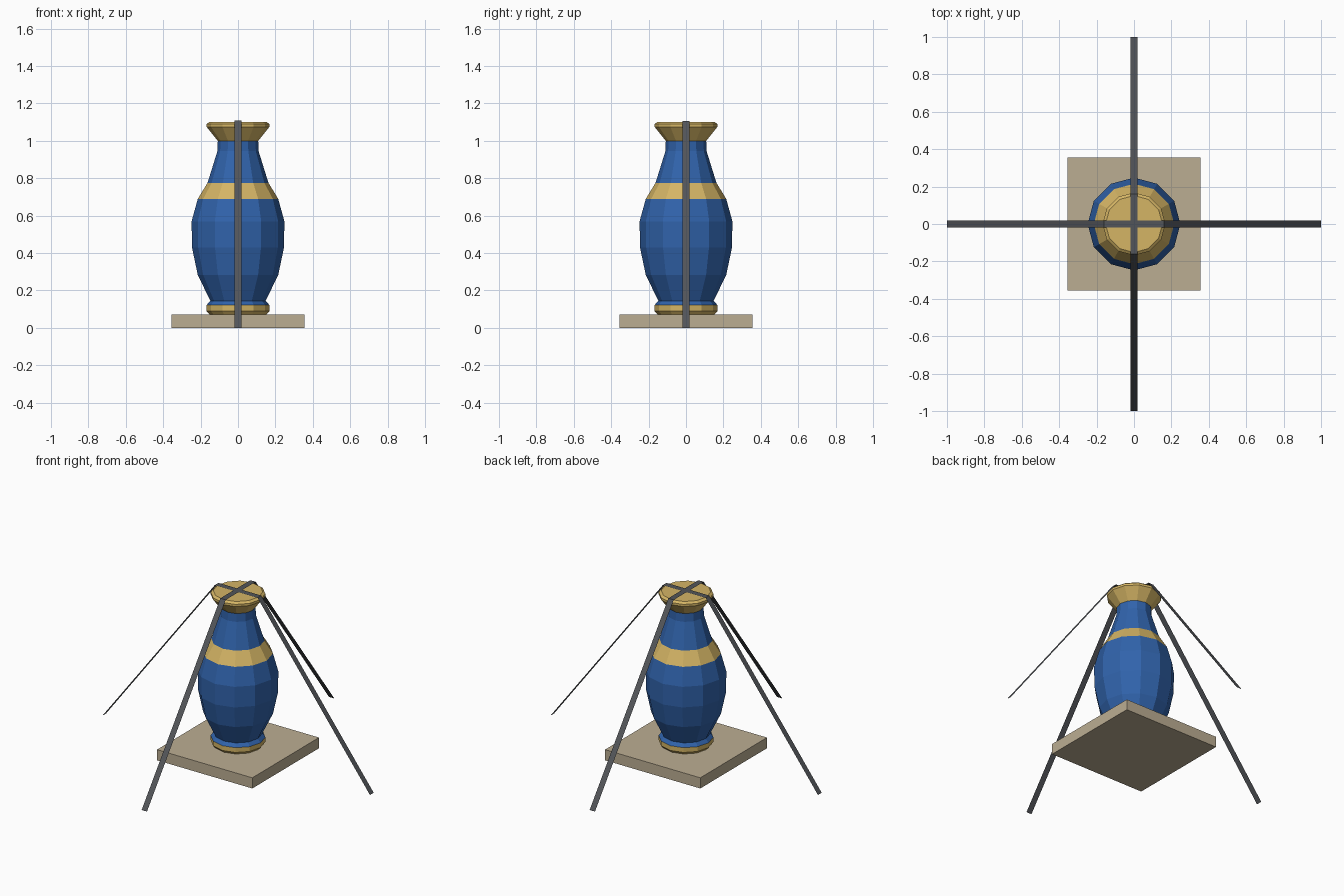
import bpy, bmesh, math

if "Cube" in bpy.data.objects:
    bpy.data.objects.remove(bpy.data.objects["Cube"])


def material(name, rgb):
    m = bpy.data.materials.new(name)
    m.diffuse_color = (*rgb, 1)
    m.use_nodes = True
    m.node_tree.nodes["Principled BSDF"].inputs["Base Color"].default_value = m.diffuse_color
    return m


BLUE = material("blue_glaze", (0.03, 0.125, 0.41))
GOLD = material("gold", (0.66, 0.46, 0.13))
STONE = material("stone", (0.50, 0.42, 0.29))
STRAP = material("dark_strap", (0.085, 0.09, 0.10))


def finish(name, bm, mat):
    mesh = bpy.data.meshes.new(name)
    bm.to_mesh(mesh)
    bm.free()
    mesh.materials.append(mat)
    ob = bpy.data.objects.new(name, mesh)
    bpy.context.collection.objects.link(ob)
    return ob


def lathe(name, profile, mat, cap_bottom=False, cap_top=False, sides=12):
    """Faceted surface of revolution from (radius, z) points, bottom to top."""
    bm = bmesh.new()
    rings = [[bm.verts.new((r * math.cos(i * math.tau / sides),
                            r * math.sin(i * math.tau / sides), z))
              for i in range(sides)] for r, z in profile]
    for a, b in zip(rings, rings[1:]):
        for i in range(sides):
            j = (i + 1) % sides
            bm.faces.new((a[i], a[j], b[j], b[i]))
    if cap_bottom:
        bm.faces.new(rings[0][::-1])
    if cap_top:
        bm.faces.new(rings[-1])
    return finish(name, bm, mat)


# Square plinth
bm = bmesh.new()
bmesh.ops.create_cube(bm, size=1)
bmesh.ops.scale(bm, verts=bm.verts, vec=(0.712, 0.712, 0.072))
bmesh.ops.translate(bm, verts=bm.verts, vec=(0, 0, 0.036))
finish("plinth", bm, STONE)

# Vase, split into its coloured bands
lathe("vase_foot", [(0.152, 0.072), (0.168, 0.09), (0.168, 0.122)], GOLD, cap_bottom=True)
lathe("vase_body", [(0.168, 0.122), (0.148, 0.145), (0.215, 0.283),
                    (0.246, 0.43), (0.248, 0.57), (0.215, 0.69)], BLUE)
lathe("vase_band", [(0.215, 0.69), (0.163, 0.775)], GOLD)
lathe("vase_neck", [(0.163, 0.775), (0.11, 0.945), (0.108, 1.0)], BLUE)
lathe("vase_lip", [(0.108, 1.0), (0.168, 1.075), (0.168, 1.09), (0.152, 1.102)],
      GOLD, cap_top=True)

# Two flat straps crossing over the lip and running down to the ground
for name, turn, top in (("strap_side_to_side", 0, 1.107),
                        ("strap_front_to_back", math.pi / 2, 1.109)):
    bm = bmesh.new()
    path = [(-1, 0), (-0.16, top), (0.16, top), (1, 0)]
    pairs = [[bm.verts.new((x, y, z)) for y in (-0.02, 0.02)] for x, z in path]
    for a, b in zip(pairs, pairs[1:]):
        bm.faces.new((a[0], b[0], b[1], a[1]))
    finish(name, bm, STRAP).rotation_euler.z = turn
